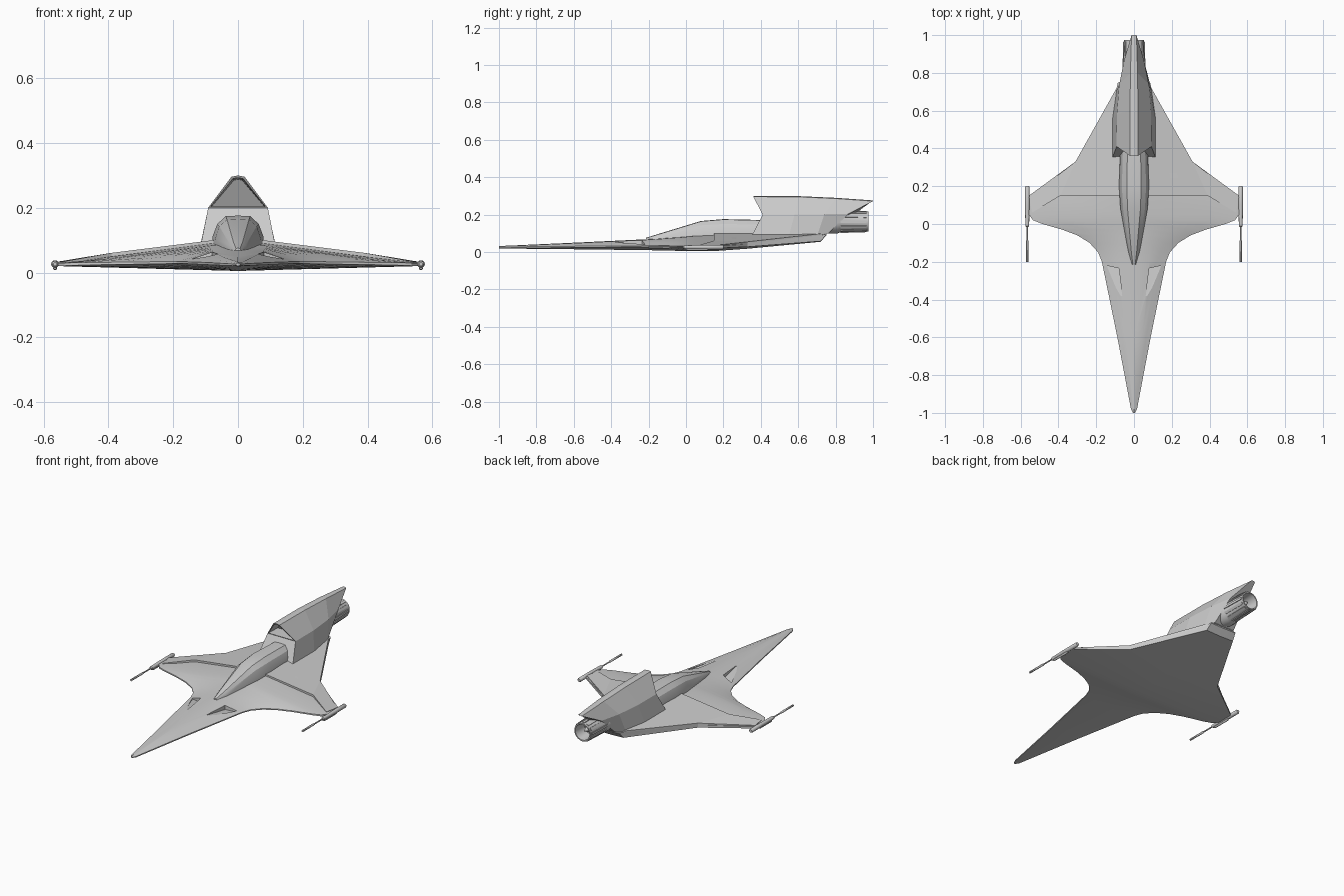
import bpy, bmesh, math
from mathutils import Vector, Matrix

cube = bpy.data.objects.get("Cube")
if cube:
    bpy.data.objects.remove(cube, do_unlink=True)


def finish(name, bm, angle=None):
    """Turn a bmesh into a named object with outward normals."""
    bmesh.ops.recalc_face_normals(bm, faces=bm.faces[:])
    mesh = bpy.data.meshes.new(name)
    bm.to_mesh(mesh)
    bm.free()
    obj = bpy.data.objects.new(name, mesh)
    bpy.context.collection.objects.link(obj)
    bpy.ops.object.select_all(action='DESELECT')
    obj.select_set(True)
    bpy.context.view_layer.objects.active = obj
    if angle:
        bpy.ops.object.shade_smooth_by_angle(angle=math.radians(angle))
    return obj


def mirrored(half):
    """Close a half section, listed from bottom centre to top centre."""
    return half + [(-x, y, z) for x, y, z in reversed(half[1:-1])]


def loft(bm, rings, caps=(True, True)):
    rows = [[bm.verts.new(p) for p in ring] for ring in rings]
    n = len(rows[0])
    for a, b in zip(rows, rows[1:]):
        for i in range(n):
            j = (i + 1) % n
            bm.faces.new((a[i], a[j], b[j], b[i]))
    for row, cap in zip((rows[0], rows[-1]), caps):
        if cap:
            bm.faces.new(row)
    return rows


def lathe(name, profile, x, z, sides):
    """Turned part along y from (y, radius) pairs."""
    bm = bmesh.new()
    turn = [2 * math.pi * i / sides for i in range(sides)]
    loft(bm, [[(x + r * math.cos(a), y, z + r * math.sin(a)) for a in turn]
              for y, r in profile])
    return finish(name, bm, 35)


# Blended hull and wings: y, half width, edge bottom, edge top, mid, root, keel
stations = [
    (-1.0, .006, .022, .026, .027, .028, .020),
    (-.98, .016, .021, .027, .028, .030, .019),
    (-.60, .088, .024, .031, .040, .047, .015),
    (-.20, .170, .028, .034, .051, .066, .010),
    (-.15, .190, .028, .034, .051, .069, .009),
    (-.10, .235, .027, .034, .051, .073, .008),
    (-.06, .300, .026, .033, .050, .076, .007),
    (-.03, .380, .025, .032, .047, .078, .006),
    (.00, .485, .023, .031, .043, .081, .005),
    (.02, .535, .021, .030, .042, .083, .005),
    (.05, .556, .020, .030, .043, .085, .005),
    (.15, .556, .020, .030, .048, .090, .005),
    (.33, .310, .028, .044, .066, .094, .018),
    (.72, .092, .058, .090, .093, .096, .055),
    (.75, .085, .092, .096, .098, .100, .090),
]
bm = bmesh.new()
rings = []
for y, w, low, high, mid, root, keel in stations:
    rings.append(mirrored([(0, y, keel), (w, y, low), (w, y, high),
                           (w * .72, y, mid), (min(.08, w / 2), y, root),
                           (0, y, root + .003)]))
loft(bm, rings)
hull = finish("hull", bm, 20)

# Sunken wedges in the nose deck
for side in (1, -1):
    bm = bmesh.new()
    for x, y, z in ((.062, -.38, .055), (.078, -.38, .055),
                    (.08, -.235, .038), (.145, -.22, .034)):
        bm.verts.new((side * x, y, z))
        bm.verts.new((side * x, y, .15))
    bmesh.ops.convex_hull(bm, input=bm.verts[:])
    cutter = finish("nose_recess_cutter", bm)
    cutter.hide_render = True
    cut = hull.modifiers.new("nose_recess", 'BOOLEAN')
    cut.operation = 'DIFFERENCE'
    cut.solver = 'EXACT'
    cut.object = cutter
    bpy.context.view_layer.objects.active = hull
    bpy.ops.object.modifier_apply(modifier=cut.name)
    bpy.data.objects.remove(cutter, do_unlink=True)

# Raised rear wing decks
for side, label in ((1, "left"), (-1, "right")):
    bm = bmesh.new()
    outline = [(.07, .15, .101), (.39, .15, .061), (.54, .06, .034),
               (.555, .14, .034), (.31, .33, .055), (.092, .72, .098)]
    top = [bm.verts.new((side * x, y, z)) for x, y, z in outline]
    low = [bm.verts.new(v.co - Vector((0, 0, .013))) for v in top]
    for ids in ((0, 1, 4, 5), (1, 2, 3, 4)):
        bm.faces.new([top[i] for i in ids])
        bm.faces.new([low[i] for i in ids])
    for i in range(len(top)):
        j = (i + 1) % len(top)
        bm.faces.new((top[i], top[j], low[j], low[i]))
    finish(label + "_wing_deck", bm)

# Canopy: y, sill width, shoulder width, roof width, sill z, shoulder z, roof z
bm = bmesh.new()
rings = []
for y, a, b, c, z0, z1, z2 in (
        (-.215, .012, .010, .006, .055, .068, .074),
        (-.15, .030, .023, .014, .058, .084, .094),
        (.08, .072, .058, .034, .075, .143, .164),
        (.20, .080, .064, .038, .080, .150, .174),
        (.42, .072, .058, .034, .085, .146, .169)):
    rings.append(mirrored([(0, y, z0), (a, y, z0), (a * .99, y, z0 + .03 * a / .08),
                           (b, y, z1), (c, y, z2), (0, y, z2 + .002)]))
loft(bm, rings)
finish("canopy", bm, 25)

# Dorsal engine shell: bottom corner, shoulder and crest at each station
bm = bmesh.new()
rings = []
for base, shoulder, crest in (
        ((.115, .35, .085), (.092, .41, .200), (.020, .36, .296)),
        ((.116, .55, .085), (.091, .58, .200), (.021, .60, .295)),
        ((.095, .70, .085), (.078, .74, .202), (.019, .80, .286)),
        ((.065, .76, .100), (.052, .87, .205), (.013, 1.0, .272))):
    rings.append(mirrored([(0, *base[1:]), base, shoulder, crest,
                           (0, crest[1], crest[2] + .004)]))
mouth = loft(bm, rings, caps=(False, True))[0]
bm.faces.new([mouth[i] for i in (0, 1, 2, 6, 7)])
intake = bm.faces.new([mouth[i] for i in (2, 3, 4, 5, 6)])

# Air intake recess in the shell mouth
bm.normal_update()
bmesh.ops.inset_individual(bm, faces=[intake], thickness=.008)
bmesh.ops.inset_individual(bm, faces=[intake], thickness=.006)
bmesh.ops.translate(bm, verts=intake.verts[:], vec=(0, .08, 0))
finish("engine_shell", bm)

# Exhaust nozzle with inner cone and petals
engine_z = .163
lathe("exhaust_nozzle", [(.66, .05), (.72, .064), (.81, .064), (.82, .058),
                         (.975, .053), (.975, .046), (.90, .038),
                         (.90, .028), (.955, .002)], 0, engine_z, 24)
petals = 12
bm = bmesh.new()
for i in range(petals):
    place = (Matrix.Translation((0, .895, engine_z))
             @ Matrix.Rotation(2 * math.pi * i / petals, 4, 'Y')
             @ Matrix.Translation((0, 0, .056))
             @ Matrix.Rotation(-.03, 4, 'X')
             @ Matrix.Diagonal((.014, .14, .006, 1)))
    bmesh.ops.create_cube(bm, size=1, matrix=place)
finish("nozzle_petals", bm)

# Wingtip cannons
for side, label in ((1, "left"), (-1, "right")):
    x = side * .565
    lathe(label + "_cannon_body", [(-.015, .006), (-.01, .010), (.10, .012),
                                   (.195, .012), (.20, .009)], x, .026, 12)
    lathe(label + "_cannon_barrel", [(-.20, .006), (-.09, .006), (-.085, .004),
                                     (0, .004)], x, .026, 10)
    lathe(label + "_cannon_pod", [(0, .003), (.01, .006), (.11, .006),
                                  (.12, .003)], x, .013, 10)
